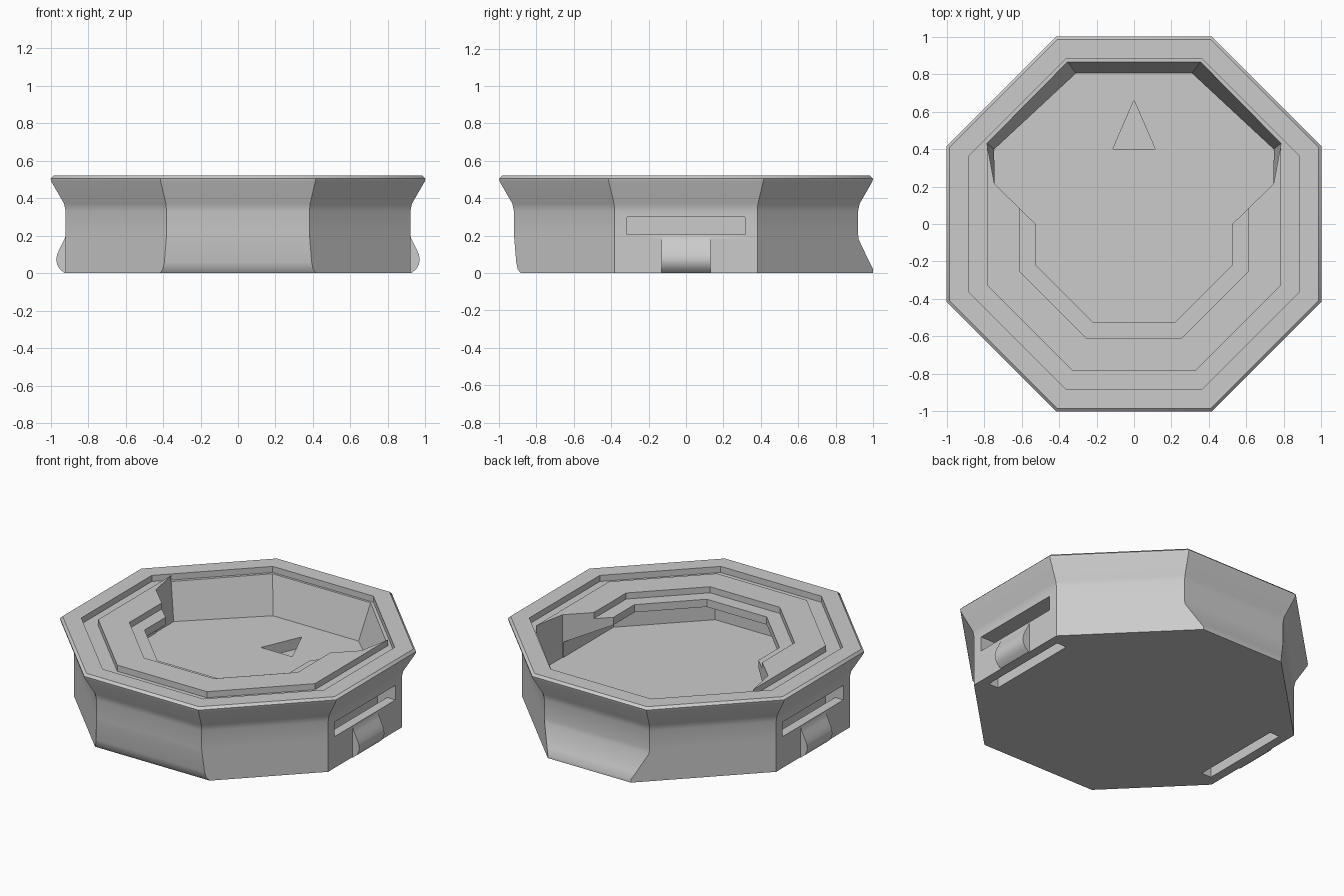
import bpy, bmesh, math

if "Cube" in bpy.data.objects:
    bpy.data.objects.remove(bpy.data.objects["Cube"], do_unlink=True)

grey = bpy.data.materials.new("plain_grey")
grey.use_nodes = True
grey.diffuse_color = (0.6, 0.6, 0.6, 1)
grey.node_tree.nodes["Principled BSDF"].inputs["Base Color"].default_value = (0.6, 0.6, 0.6, 1)


def octagon(side, front=None, back=None):
    """Octagon from face distances; the front and back faces may differ."""
    front = side if front is None else front
    back = side if back is None else back
    d = side * math.sqrt(2)
    k = d - side
    return [(side, -k), (side, k), (d - back, back), (back - d, back),
            (-side, k), (-side, -k), (front - d, -front), (d - front, -front)]


def loft(name, rings):
    """Closed solid through a stack of (outline, z) rings."""
    bm = bmesh.new()
    rows = [[bm.verts.new((x, y, z)) for x, y in pts] for pts, z in rings]
    n = len(rows[0])
    for a, b in zip(rows, rows[1:]):
        for i in range(n):
            j = (i + 1) % n
            bm.faces.new((a[i], a[j], b[j], b[i]))
    bm.faces.new(rows[0][::-1])
    bm.faces.new(rows[-1])
    bmesh.ops.recalc_face_normals(bm, faces=bm.faces)
    mesh = bpy.data.meshes.new(name)
    bm.to_mesh(mesh)
    bm.free()
    mesh.materials.append(grey)
    obj = bpy.data.objects.new(name, mesh)
    bpy.context.collection.objects.link(obj)
    return obj


def prism(name, pts, z0, z1):
    return loft(name, [(pts, z0), (pts, z1)])


def box(name, x0, x1, y, z0, z1):
    return prism(name, [(x0, -y), (x1, -y), (x1, y), (x0, y)], z0, z1)


def combine(target, tool, operation):
    """Apply a boolean and throw the tool away."""
    tool.hide_render = True
    mod = target.modifiers.new("cut", 'BOOLEAN')
    mod.operation = operation
    mod.solver = 'EXACT'
    mod.object = tool
    bpy.context.view_layer.objects.active = target
    bpy.ops.object.modifier_apply(modifier=mod.name)
    bpy.data.objects.remove(tool, do_unlink=True)


def mirrored(half):
    """Complete an outline given its +x half from front to back."""
    return half + [(-x, y) for x, y in reversed(half)]


# Outer body: flared rim, tucked-in front foot, flared back foot
levels = [  # z, side, front, back
    (0, .92, .885, 1.0), (.02, .92, .90, 1.0), (.06, .92, .908, .98),
    (.18, .92, .918, .923), (.21, .92, .92, .92), (.33, .92, .92, .92),
    (.37, .928, .928, .928), (.49, .997, .997, .997),
    (.505, 1.0, 1.0, 1.0), (.52, .985, .985, .985)]
body = loft("octagonal_base", [(octagon(s, f, b), z) for z, s, f, b in levels])

# Shallow groove inside the rim, leaving the raised island
groove = prism("groove_cutter", octagon(.88), .48, .6)
island = prism("island_keeper", mirrored(
    [(.325, -.785), (.785, -.325), (.785, .43), (.3, .8)]), .4, .7)
combine(groove, island, 'DIFFERENCE')
combine(body, groove, 'DIFFERENCE')

# Step down around the inner opening
combine(body, prism("step_cutter", octagon(.61), .48, .6), 'DIFFERENCE')

# Pocket open at the back, narrowing to the front lip
front_lip = [(.217, -.525), (.525, -.217), (.525, 0), (.745, .215)]
floor_line = mirrored(front_lip + [(.746, .4), (.31, .805)])
top_line = mirrored(front_lip + [(.785, .43), (.355, .865)])
combine(body, loft("pocket_cutter", [(floor_line, .24), (top_line, .48), (top_line, .6)]),
        'DIFFERENCE')

# Undercut beneath the front lip
combine(body, loft("undercut_cutter", [
    (octagon(.74), .24), (octagon(.74), .34), (octagon(.524), .43)]), 'DIFFERENCE')

# Triangular arrow recess in the floor
combine(body, prism("arrow_cutter", [(-.113, .4), (.113, .4), (0, .66)], .17, .3),
        'DIFFERENCE')

for s in (1, -1):
    # Strap passage: side slot meeting a slot in the underside
    combine(body, box("side_slot_cutter", *sorted((s * .79, s * 1.1)), .315, .205, .3),
            'DIFFERENCE')
    combine(body, box("bottom_slot_cutter", *sorted((s * .79, s * .86)), .315, -.1, .25),
            'DIFFERENCE')

    # Rounded lug below each side slot
    lug_profile = [(.88, 0), (.925, 0), (.95, .02), (.965, .045), (.97, .07),
                   (.965, .1), (.952, .13), (.937, .16), (.92, .195), (.88, .195)]
    lug = loft("lug", [([(s * x, z) for x, z in lug_profile], y) for y in (-.13, .13)])
    for v in lug.data.vertices:
        x, z, y = v.co
        v.co = (x, y, z)
    lug.data.flip_normals()
    combine(body, lug, 'UNION')

bpy.ops.object.select_all(action='DESELECT')
body.select_set(True)
bpy.context.view_layer.objects.active = body
bpy.ops.object.shade_smooth_by_angle(angle=math.radians(32))
